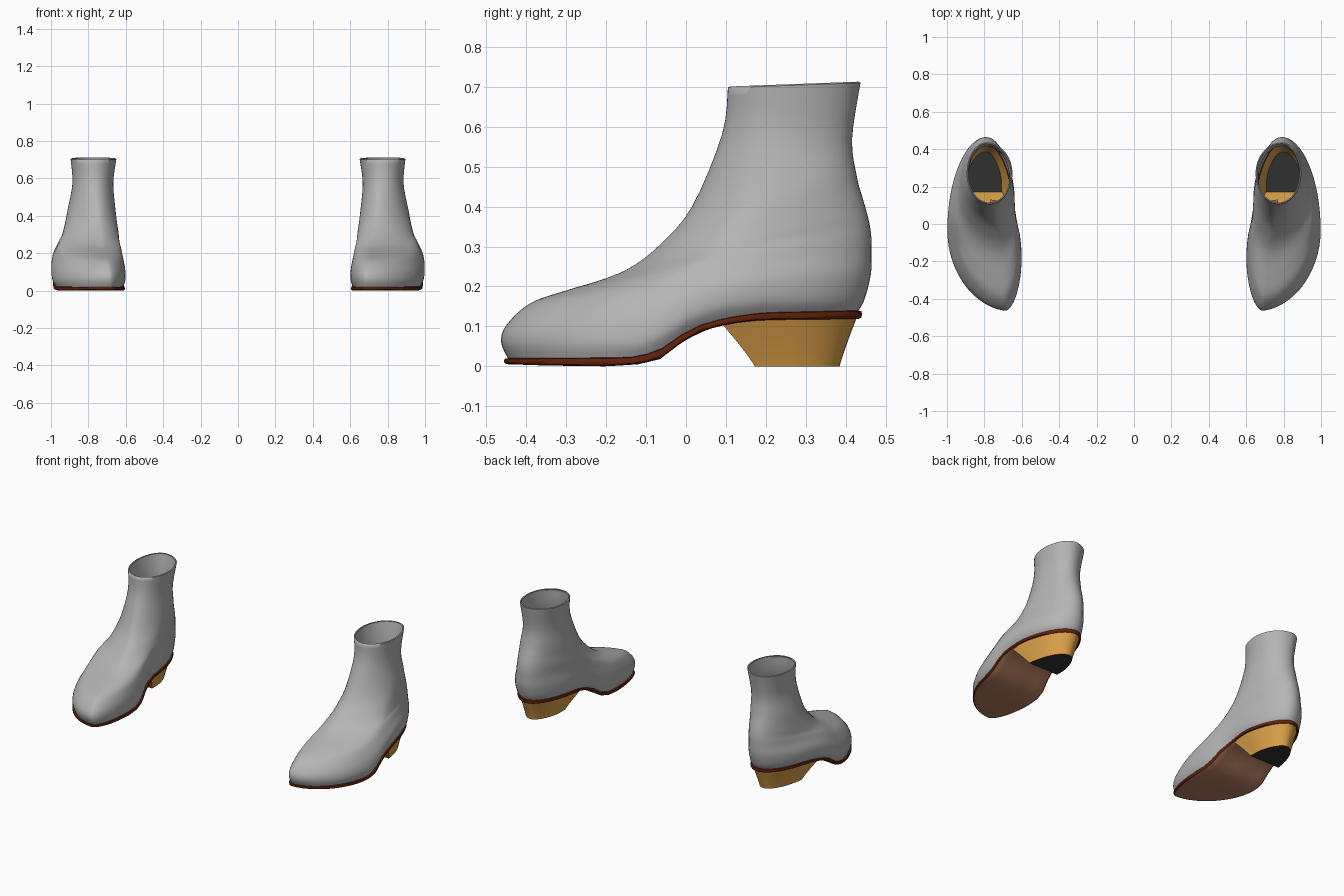
import bpy, bmesh, math
from mathutils import Vector

if "Cube" in bpy.data.objects:
    bpy.data.objects.remove(bpy.data.objects["Cube"])

N = 64      # points around each ring
STEPS = 4   # interpolated rings between control rings

# Side profile of the sole: y, underside z, top z
SOLE = [(-.47, .006, .021), (-.35, .002, .022), (-.20, .000, .023), (-.12, .005, .025),
        (-.065, .018, .043), (-.03, .046, .069), (.02, .082, .100), (.10, .106, .123),
        (.19, .116, .136), (.46, .119, .142)]

# Upper control rings: front x,y,z | back z,y | inner x,y | outer x,y | sole curve blend, roundness
RINGS = [
    (.685, -.445, .018, .137, .430, .615, -.18, .978, -.06, 1, 1.08),
    (.685, -.463, .060, .167, .447, .602, -.18, .997, -.04, 1, 1.15),
    (.688, -.450, .103, .230, .463, .603, -.17, .993, -.02, .8, 1.18),
    (.698, -.390, .158, .285, .465, .615, -.12, .970, .01, .5, 1.25),
    (.705, -.300, .190, .325, .464, .625, -.04, .955, .05, .3, 1.3),
    (.712, -.205, .219, .355, .460, .632, .03, .943, .09, .15, 1.3),
    (.720, -.135, .250, .385, .453, .637, .08, .935, .13, .05, 1.3),
    (.730, -.065, .305, .420, .443, .645, .13, .925, .17, 0, 1.25),
    (.745, .015, .400, .475, .428, .655, .20, .910, .22, 0, 1.15),
    (.765, .090, .580, .570, .416, .667, .25, .885, .25, 0, 1),
    (.772, .105, .698, .710, .437, .650, .27, .895, .27, 0, 1),
]


def sole_z(y, col):
    y = min(max(y, SOLE[0][0]), SOLE[-1][0])
    for a, b in zip(SOLE, SOLE[1:]):
        if y <= b[0]:
            return a[col] + (b[col] - a[col]) * (y - a[0]) / (b[0] - a[0])


def ring(p):
    """Closed foot-shaped outline, counterclockwise from the toe."""
    xf, yf, zf, zb, yb, xi, yi, xo, yo, blend, rnd = p
    pts = []
    for i in range(N):
        t = 2 * math.pi * i / N
        s, c = math.sin(t), math.cos(t)
        xs, ys = (xo, yo) if s >= 0 else (xi, yi)
        xc, ye, k = (xf, yf, rnd) if c > 0 else (.79, yb, 1)
        x = xc + (xs - xc) * abs(s) ** k
        y = ys + (ye - ys) * abs(c)
        if s < 0:  # narrow waist on the inner side
            x += .025 * blend * abs(s) * math.exp(-((y - .07) / .11) ** 2)
        u = (y - yf) / (yb - yf)
        chord = sole_z(yf, 2) * (1 - u) + sole_z(yb, 2) * u
        pts.append(Vector((x, y, zf + (zb - zf) * u + blend * (sole_z(y, 2) - chord))))
    return pts


def offset(pts, d):
    """Move a ring outward in plan by d."""
    out = []
    for i, p in enumerate(pts):
        t = pts[(i + 1) % len(pts)] - pts[i - 1]
        out.append(p + Vector((t.y, -t.x, 0)).normalized() * d)
    return out


def loft(bm, rings, mat=0):
    rows = [[bm.verts.new(p) for p in r] for r in rings]
    n = len(rows[0])
    for a, b in zip(rows, rows[1:]):
        for i in range(n):
            j = (i + 1) % n
            bm.faces.new((a[i], a[j], b[j], b[i])).material_index = mat
    return rows


def material(name, rgb):
    m = bpy.data.materials.new(name)
    m.diffuse_color = (*rgb, 1)
    m.use_nodes = True
    m.node_tree.nodes["Principled BSDF"].inputs["Base Color"].default_value = m.diffuse_color
    return m


def finish(bm, name, mats, angle):
    bmesh.ops.remove_doubles(bm, verts=bm.verts, dist=1e-5)
    me = bpy.data.meshes.new(name)
    bm.to_mesh(me)
    bm.free()
    ob = bpy.data.objects.new(name, me)
    bpy.context.collection.objects.link(ob)
    for m in mats:
        me.materials.append(m)
    ob.modifiers.new("pair", 'MIRROR')
    bpy.ops.object.select_all(action='DESELECT')
    ob.select_set(True)
    bpy.context.view_layer.objects.active = ob
    bpy.ops.object.shade_smooth_by_angle(angle=math.radians(angle))


grey = material("grey_leather", (.46, .46, .46))
dark_brown = material("dark_brown_welt", (.13, .016, .003))
brown = material("brown_outsole", (.44, .20, .115))
gold = material("golden_wood", (.70, .35, .065))
black = material("black_rubber", (.03, .03, .03))

# Upper: smooth interpolation through the control rings, then a thin rolled rim
rings = []
for i in range(len(RINGS) - 1):
    a, b, c, d = (RINGS[min(max(i + k, 0), len(RINGS) - 1)] for k in (-1, 0, 1, 2))
    for s in range(STEPS):
        t = s / STEPS
        rings.append(ring([.5 * (2 * q + (r - p) * t + (2 * p - 5 * q + 4 * r - w) * t * t
                                 + (3 * q - p - 3 * r + w) * t ** 3)
                           for p, q, r, w in zip(a, b, c, d)]))
top = ring(RINGS[-1])
rings += [top, [p + Vector((0, 0, .003)) for p in offset(top, -.005)], offset(top, -.010)]
bm = bmesh.new()
loft(bm, rings)
finish(bm, "boot_upper", [grey], 60)

# Sole: welt band around the whole foot, underside up to the heel
base = ring(RINGS[0])


def welt(d, f):
    return [Vector((p.x, p.y, sole_z(p.y, 1) * (1 - f) + sole_z(p.y, 2) * f))
            for p in offset(base, d)]


bm = bmesh.new()
under = welt(.002, 0)
loft(bm, [under, welt(.009, .15), welt(.011, .5), welt(.009, .85), welt(-.004, 1)])
M = 8
rows = []
for i in range(N // 2 + 1):
    row = []
    for k in range(M + 1):
        p = under[i].lerp(under[-i % N], k / M)
        row.append(bm.verts.new((p.x, p.y, sole_z(p.y, 1))))
    rows.append(row)
for a, b in zip(rows, rows[1:]):
    for k in range(M):
        quad = (a[k], a[k + 1], b[k + 1], b[k])
        if sum(v.co.y for v in quad) / 4 < .11:
            bm.faces.new(quad).material_index = 1
bmesh.ops.delete(bm, geom=[v for v in bm.verts if not v.link_faces], context='VERTS')
bmesh.ops.dissolve_degenerate(bm, dist=1e-5, edges=bm.edges)
finish(bm, "boot_sole", [dark_brown, brown], 50)

# Heel: tapered hollow block following the back of the sole, with a dark tread
FRONT = .09
outline = offset(base, -.002)
arc = []
for p, q in zip(outline, outline[1:]):
    if p.y > FRONT:
        arc.append(p)
    if (p.y > FRONT) != (q.y > FRONT):  # exact corner on the breast line
        arc.append(p.lerp(q, (FRONT - p.y) / (q.y - p.y)))
heel = []
for f in (0, .08, .3, .6, 1):
    r = []
    for p in arc:
        lo = Vector((.805 + (p.x - .805) * .66, .172 + (p.y - FRONT) * .63, 0))
        q = lo.lerp(p, f ** 1.12)
        q.z = (sole_z(p.y, 1) + .004) * f
        r.append(q)
    heel.append(r)
bm = bmesh.new()
rows = loft(bm, heel)
bm.faces.new(rows[0][::-1]).material_index = 1
finish(bm, "boot_heel", [gold, black], 40)
